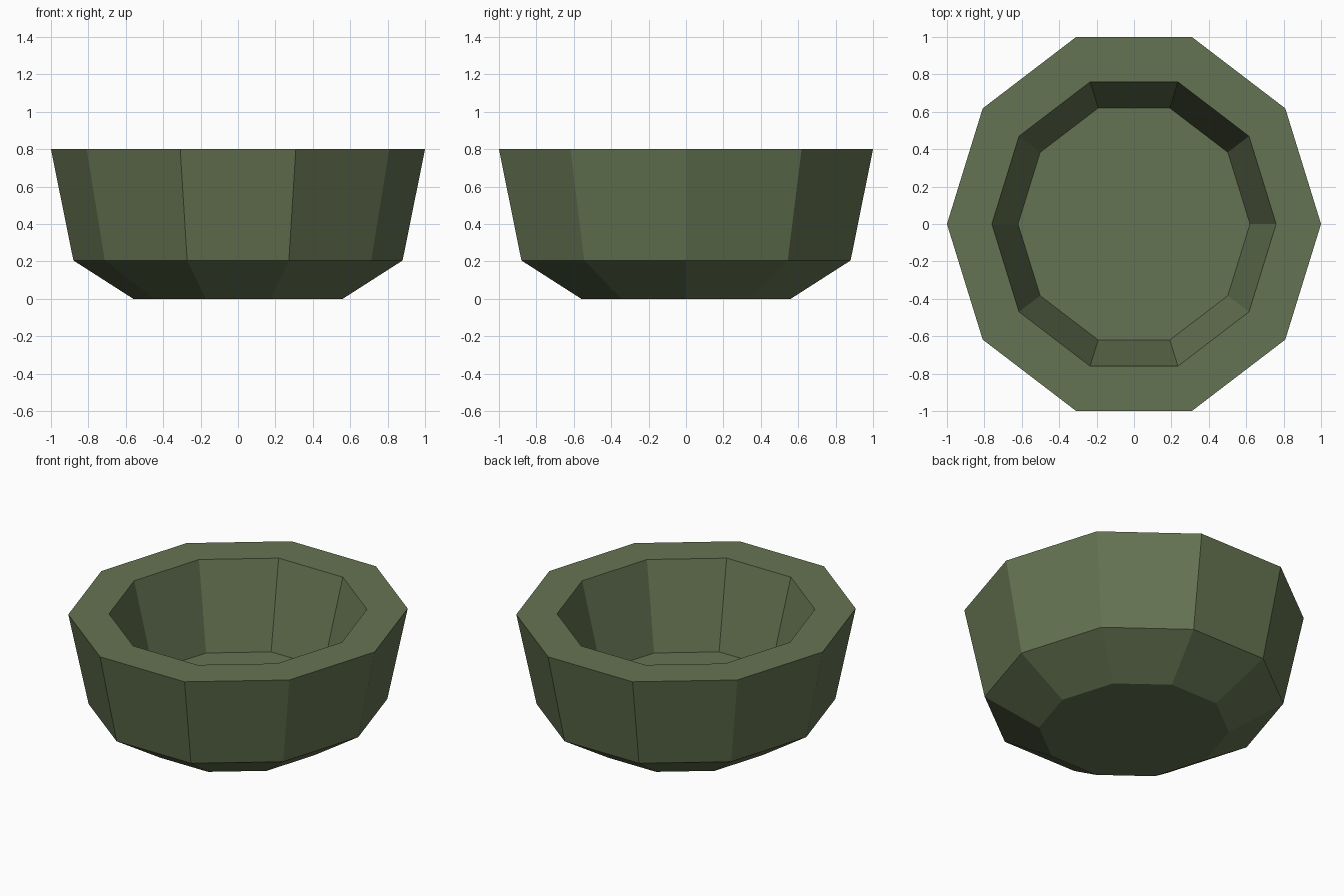
import bpy, bmesh, math

if "Cube" in bpy.data.objects:
    bpy.data.objects.remove(bpy.data.objects["Cube"])

SIDES = 10
Y_STRETCH = 1 / math.sin(math.radians(72))  # decagon fills a square footprint

green = bpy.data.materials.new("olive_green")
green.diffuse_color = (0.130, 0.174, 0.084, 1)
green.use_nodes = True
green.node_tree.nodes["Principled BSDF"].inputs["Base Color"].default_value = green.diffuse_color

# Bowl profile (radius, height): outer foot, shoulder, rim, inner rim, inner floor
PROFILE = [(0.56, 0.0), (0.88, 0.205), (1.0, 0.8), (0.76, 0.8), (0.62, 0.245)]

bm = bmesh.new()
rings = []
for r, z in PROFILE:
    ring = []
    for i in range(SIDES):
        a = 2 * math.pi * i / SIDES
        ring.append(bm.verts.new((r * math.cos(a), r * math.sin(a) * Y_STRETCH, z)))
    rings.append(ring)

# Walls and rim
for lower, upper in zip(rings, rings[1:]):
    for i in range(SIDES):
        j = (i + 1) % SIDES
        bm.faces.new((lower[i], lower[j], upper[j], upper[i]))

# Underside and inner floor
bm.faces.new(rings[0][::-1])
bm.faces.new(rings[-1])
bmesh.ops.recalc_face_normals(bm, faces=bm.faces[:])

mesh = bpy.data.meshes.new("bowl")
bm.to_mesh(mesh)
bm.free()
mesh.materials.append(green)
bowl = bpy.data.objects.new("bowl", mesh)
bpy.context.collection.objects.link(bowl)
